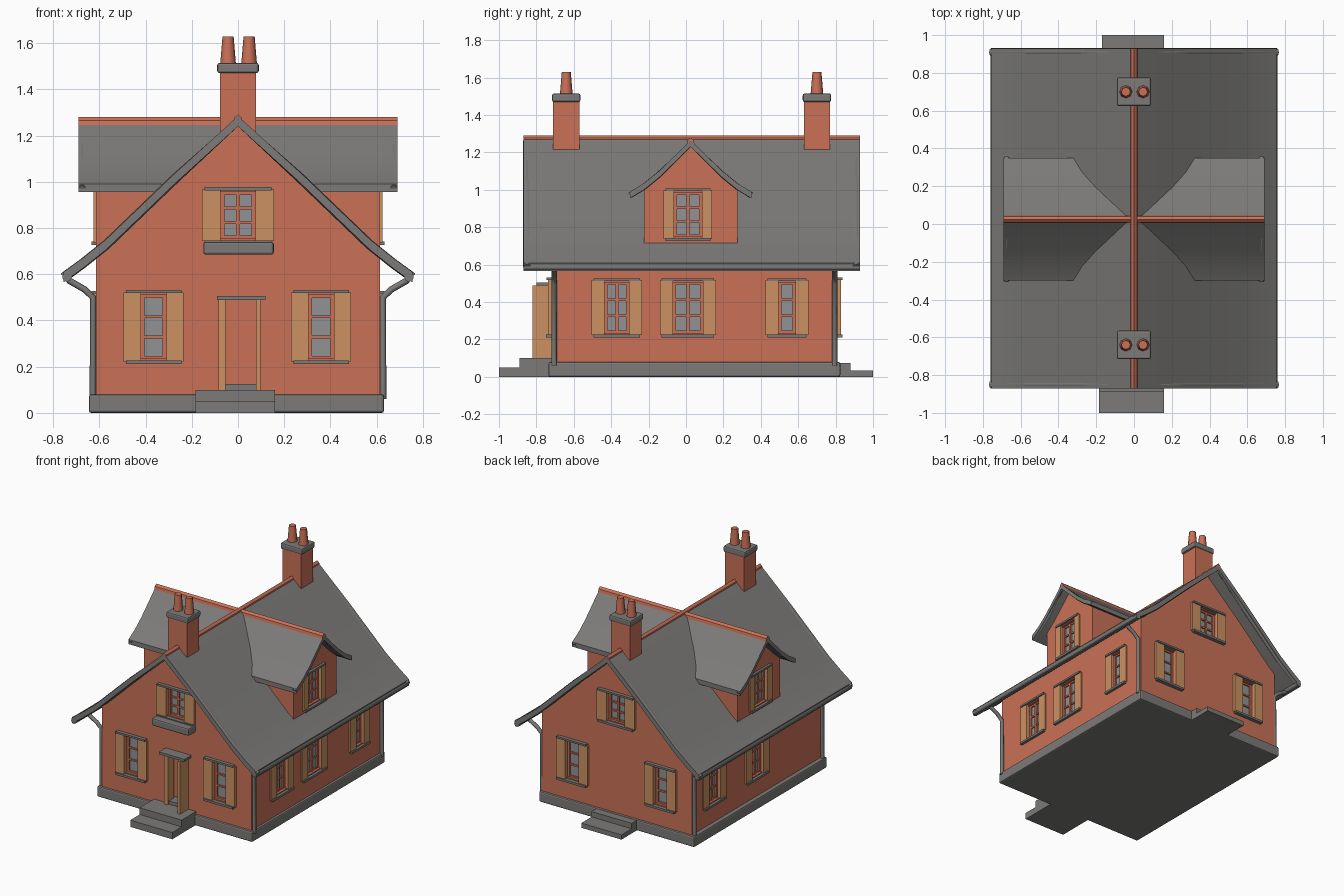
import bpy, bmesh, math

if "Cube" in bpy.data.objects:
    bpy.data.objects.remove(bpy.data.objects["Cube"])


def material(name, rgb):
    m = bpy.data.materials.new(name)
    m.diffuse_color = (*rgb, 1)
    m.use_nodes = True
    m.node_tree.nodes["Principled BSDF"].inputs["Base Color"].default_value = m.diffuse_color
    return m


SLATE = material("slate_grey", (0.20, 0.196, 0.19))
BRICK = material("terracotta", (0.59, 0.165, 0.095))
TAN = material("tan_wood", (0.60, 0.285, 0.12))
GLASS = material("pale_glass", (0.28, 0.29, 0.30))

parts = {}


def part(name, mat):
    if name not in parts:
        parts[name] = (bmesh.new(), mat)
    return parts[name][0]


def prism(bm, ring_a, ring_b):
    a = [bm.verts.new(p) for p in ring_a]
    b = [bm.verts.new(p) for p in ring_b]
    n = len(a)
    bm.faces.new(a)
    bm.faces.new(b[::-1])
    for i in range(n):
        bm.faces.new((a[i], b[i], b[(i + 1) % n], a[(i + 1) % n]))


def box(name, mat, x0, x1, y0, y1, z0, z1):
    ring = [(x0, y0), (x1, y0), (x1, y1), (x0, y1)]
    prism(part(name, mat), [(x, y, z0) for x, y in ring], [(x, y, z1) for x, y in ring])


def extrude(name, mat, profile, axis, a, b, shift=0):
    """Extrude an upright (u, z) profile along the x or y axis."""
    at = (lambda u, z, t: (u + shift, t, z)) if axis == 'y' else (lambda u, z, t: (t, u + shift, z))
    prism(part(name, mat), [at(u, z, a) for u, z in profile], [at(u, z, b) for u, z in profile])


def mirrored(half):
    """Full outline line from left eave over the ridge to right eave."""
    return [(-u, z) for u, z in half[:0:-1]] + half


def slab(half, thick):
    line = mirrored(half)
    return line + [(u, z - thick) for u, z in reversed(line)]


def tube(name, mat, paths, radius):
    cu = bpy.data.curves.new(name, 'CURVE')
    cu.dimensions = '3D'
    cu.bevel_depth, cu.bevel_resolution, cu.use_fill_caps = radius, 2, True
    for path in paths:
        s = cu.splines.new('POLY')
        s.points.add(len(path) - 1)
        for p, co in zip(s.points, path):
            p.co = (*co, 1)
    cu.materials.append(mat)
    bpy.context.collection.objects.link(bpy.data.objects.new(name, cu))


WX, WF, WB, DX, DY = 0.615, -0.72, 0.81, 0.615, 0.025


def on_wall(side, name, mat, u0, u1, d0, d1, z0, z1):
    """Box on a wall: u runs along x or y, d is the distance out of the wall."""
    if side in ('front', 'back'):
        ys = sorted((WF - d0, WF - d1) if side == 'front' else (WB + d0, WB + d1))
        box(name, mat, u0, u1, *ys, z0, z1)
    else:
        face = DX if 'dormer' in side else WX
        s = -1 if 'left' in side else 1
        box(name, mat, *sorted((s * (face + d0), s * (face + d1))), u0, u1, z0, z1)


def window(side, u, z0, z1, glass, shutter, columns=1):
    g = glass / 2
    out = 0.018 if side in ('front', 'back') else 0.010
    on_wall(side, "cutters", BRICK, u - g, u + g, -0.035, 0.1, z0, z1)
    on_wall(side, "window_glass", GLASS, u - g, u + g, -0.036, -0.027, z0, z1)
    # glazing bars
    for i in range(columns + 1):
        c = u - g + 0.008 + i * (glass - 0.016) / columns
        on_wall(side, "glazing_bars", BRICK, c - 0.008, c + 0.008, -0.03, -0.015, z0, z1)
    for i in range(4):
        c = z0 + 0.006 + i * (z1 - z0 - 0.012) / 3
        on_wall(side, "glazing_bars", BRICK, u - g, u + g, -0.03, -0.018, c - 0.006, c + 0.006)
    # shutters
    for s in (-1, 1):
        a, b = sorted((u + s * g, u + s * (g + shutter)))
        on_wall(side, "shutters", TAN, a, b, -0.01, out, z0 - 0.012, z1 + 0.012)
    w = g + shutter - 0.01
    on_wall(side, "window_lintels", SLATE, u - w, u + w, -0.01, out + 0.008, z1 + 0.008, z1 + 0.022)
    on_wall(side, "window_sills", SLATE, u - w, u + w, -0.01, out + 0.010, z0 - 0.024, z0 - 0.008)


# plinth and walls
box("plinth", SLATE, -0.645, 0.632, -0.735, 0.825, 0, 0.08)
gable = mirrored([(0, 1.255), (0.27, 1.01), (WX, 0.69)])
extrude("house_walls", BRICK, [(-WX, 0.05)] + gable + [(WX, 0.05)], 'y', WF, WB)
dormer = mirrored([(0, 1.24), (0.18, 1.065), (0.25, 1.005)])
extrude("dormer_walls", BRICK, [(-0.25, 0.70)] + dormer + [(0.25, 0.70)], 'x', -DX, DX, DY)

# main roof, cross roof and their rolled edges
main = [(0, 1.285), (0.27, 1.04), (0.57, 0.752), (0.67, 0.672), (0.755, 0.61)]
cross = [(0, 1.265), (0.17, 1.10), (0.25, 1.035), (0.325, 0.99)]
extrude("main_roof", SLATE, slab(main, 0.045), 'y', -0.87, 0.93)
extrude("cross_roof", SLATE, slab(cross, 0.035), 'x', -0.69, 0.69, DY)
tube("main_roof_edges", SLATE, [[(u, y, z - 0.024) for u, z in mirrored(main)] for y in (-0.85, 0.91)], 0.021)
tube("cross_roof_edges", SLATE, [[(x, u + DY, z - 0.019) for u, z in mirrored(cross)] for x in (-0.675, 0.675)], 0.016)
tube("gutters", SLATE, [[(s * 0.74, -0.87, 0.588), (s * 0.74, 0.93, 0.588)] for s in (-1, 1)], 0.021)

# ridge tiles
cap = [(-0.022, 1.25), (-0.016, 1.278), (0, 1.292), (0.016, 1.278), (0.022, 1.25)]
extrude("main_ridge_tiles", BRICK, cap, 'y', -0.87, 0.93)
extrude("cross_ridge_tiles", BRICK, [(u, z - 0.012) for u, z in cap], 'x', -0.69, 0.69, DY)

# chimneys with pots
for y in (-0.64, 0.70):
    box("chimney_stacks", BRICK, -0.077, 0.077, y - 0.07, y + 0.07, 1.12, 1.48)
    box("chimney_caps", SLATE, -0.09, 0.09, y - 0.076, y + 0.076, 1.47, 1.515)
    for x in (-0.043, 0.048):
        rings = [[(x + r * math.cos(k * math.pi / 4), y + r * math.sin(k * math.pi / 4), z)
                  for k in range(8)] for r, z in ((0.034, 1.51), (0.024, 1.63))]
        prism(part("chimney_pots", BRICK), *rings)

# windows on all sides
for side in ('front', 'back'):
    for u in (-0.365, 0.36):
        window(side, u, 0.235, 0.51, 0.11, 0.075)
    window(side, 0, 0.755, 0.955, 0.15, 0.08, 2)
for u, glass, cols in ((-0.37, 0.13, 2), (0.01, 0.16, 2), (0.54, 0.09, 1)):
    window('right', u, 0.235, 0.505, glass, 0.07, cols)
for u in (0.05, 0.55):
    window('left', u, 0.235, 0.505, 0.13, 0.07, 2)
for side in ('dormer_left', 'dormer_right'):
    window(side, 0.01, 0.75, 0.985, 0.15, 0.055, 2)

# flower box below the upper front window
box("flower_box", SLATE, -0.15, 0.155, -0.80, -0.71, 0.685, 0.74)

# doorway with open leaf, threshold and canopy
on_wall('front', "cutters", BRICK, -0.075, 0.085, -0.07, 0.1, 0.11, 0.49)
on_wall('front', "door_frame", TAN, -0.085, -0.055, -0.05, 0.025, 0.10, 0.49)
on_wall('front', "door_leaf", TAN, 0.078, 0.098, -0.05, 0.10, 0.10, 0.49)
on_wall('front', "door_threshold", SLATE, -0.07, 0.08, -0.075, 0.01, 0.09, 0.125)
on_wall('front', "door_canopy", SLATE, -0.09, 0.12, -0.02, 0.08, 0.488, 0.506)

# front and back steps
box("front_steps", SLATE, -0.185, 0.16, -1.0, -0.72, 0, 0.05)
box("front_steps", SLATE, -0.185, 0.16, -0.89, -0.72, 0.05, 0.10)
box("back_steps", SLATE, -0.17, 0.16, 0.81, 1.0, 0, 0.035)
box("back_steps", SLATE, -0.17, 0.16, 0.81, 0.88, 0.035, 0.075)

# downpipes at the four corners
tube("downpipes", SLATE, [[(s * 0.628, y, 0.06), (s * 0.628, y, 0.50), (s * 0.665, y, 0.535), (s * 0.735, y, 0.575)]
                          for s in (-1, 1) for y in (-0.705, 0.795)], 0.014)

# turn the collected parts into objects
objects = {}
for name, (bm, mat) in parts.items():
    bmesh.ops.recalc_face_normals(bm, faces=bm.faces)
    me = bpy.data.meshes.new(name)
    bm.to_mesh(me)
    bm.free()
    me.materials.append(mat)
    if name in ("main_roof", "cross_roof", "chimney_pots"):
        me.shade_smooth()
        me.set_sharp_from_angle(angle=math.radians(50))
    ob = objects[name] = bpy.data.objects.new(name, me)
    bpy.context.collection.objects.link(ob)

# cut the window and door recesses
cutter = objects["cutters"]
cutter.hide_render = True
cutter.display_type = 'WIRE'
for name in ("house_walls", "dormer_walls"):
    mod = objects[name].modifiers.new("openings", 'BOOLEAN')
    mod.operation, mod.solver, mod.object = 'DIFFERENCE', 'EXACT', cutter

# soften the stone edges
for name in ("plinth", "chimney_caps", "flower_box"):
    mod = objects[name].modifiers.new("soft_edges", 'BEVEL')
    mod.width, mod.segments = 0.01, 2
